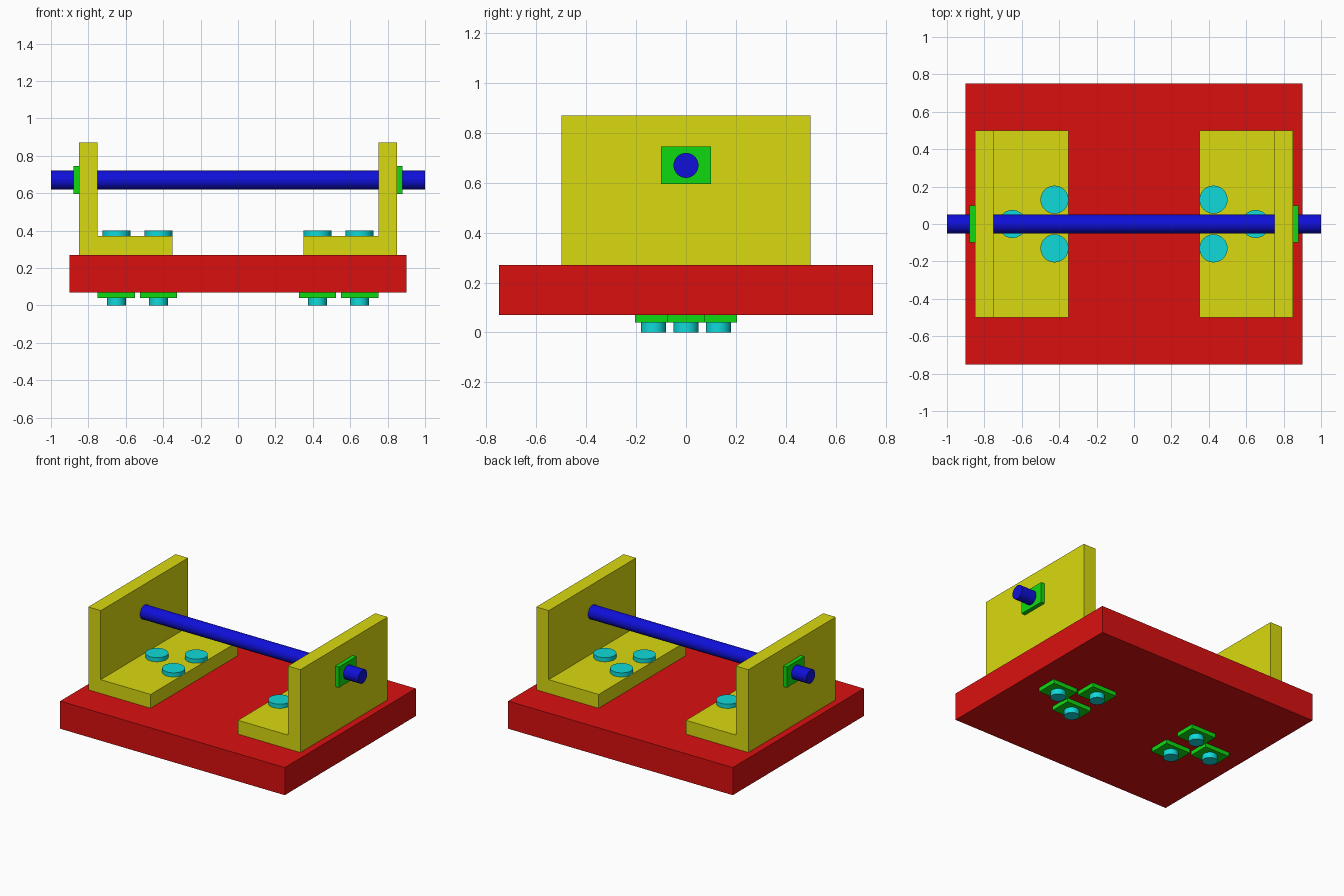
import bpy
import bmesh
import math
from mathutils import Matrix, Vector

if "Cube" in bpy.data.objects:
    bpy.data.objects.remove(bpy.data.objects["Cube"], do_unlink=True)


def make_material(name, rgb):
    mat = bpy.data.materials.new(name)
    mat.use_nodes = True
    color = (*rgb, 1.0)
    mat.diffuse_color = color
    mat.node_tree.nodes["Principled BSDF"].inputs["Base Color"].default_value = color
    return mat


HIGH, LOW = 0.7, 0.005
red = make_material("red", (HIGH, LOW, LOW))
yellow = make_material("yellow", (HIGH, HIGH, LOW))
green = make_material("green", (LOW, HIGH, LOW))
cyan = make_material("cyan", (LOW, HIGH, HIGH))
blue = make_material("blue", (LOW, LOW, HIGH))


def finish(name, bm, mat, smooth=False):
    bmesh.ops.recalc_face_normals(bm, faces=bm.faces)
    mesh = bpy.data.meshes.new(name)
    bm.to_mesh(mesh)
    bm.free()
    mesh.materials.append(mat)
    obj = bpy.data.objects.new(name, mesh)
    bpy.context.collection.objects.link(obj)
    if smooth:
        bpy.ops.object.select_all(action="DESELECT")
        obj.select_set(True)
        bpy.context.view_layer.objects.active = obj
        bpy.ops.object.shade_smooth_by_angle(angle=math.radians(30))
    return obj


def box(name, center, size, mat):
    bm = bmesh.new()
    bmesh.ops.create_cube(bm, size=1, matrix=Matrix.Translation(center) @ Matrix.Diagonal((*size, 1)))
    return finish(name, bm, mat)


def add_cylinder(bm, center, radius, depth, turn=Matrix()):
    bmesh.ops.create_cone(bm, cap_ends=True, segments=48, radius1=radius, radius2=radius,
                          depth=depth, matrix=Matrix.Translation(center) @ turn)


def bracket(name, side):
    # L-shaped profile extruded from front to back
    profile = [(0.35, 0.27), (0.85, 0.27), (0.85, 0.87), (0.75, 0.87), (0.75, 0.37), (0.35, 0.37)]
    bm = bmesh.new()
    face = bm.faces.new([bm.verts.new((side * x, -0.5, z)) for x, z in profile])
    extruded = bmesh.ops.extrude_face_region(bm, geom=[face])["geom"]
    bmesh.ops.translate(bm, vec=Vector((0, 1, 0)),
                        verts=[v for v in extruded if isinstance(v, bmesh.types.BMVert)])
    return finish(name, bm, yellow)


# Base plate
box("base_plate", (0, 0, 0.17), (1.8, 1.5, 0.2), red)

# Axle running through both brackets
axle = bmesh.new()
add_cylinder(axle, (0, 0, 0.67), 0.05, 2.0, Matrix.Rotation(math.pi / 2, 4, "Y"))
finish("axle", axle, blue, smooth=True)

# Mirrored brackets with their fasteners
for label, side in (("left", 1), ("right", -1)):
    bracket(f"{label}_bracket", side)
    box(f"{label}_axle_nut", (side * 0.865, 0, 0.67), (0.03, 0.2, 0.15), green)
    spots = {"front": (0.425, -0.13), "back": (0.425, 0.13), "outer": (0.65, 0)}
    for spot, (x, y) in spots.items():
        bolt = bmesh.new()
        add_cylinder(bolt, (side * x, y, 0.385), 0.075, 0.03)
        add_cylinder(bolt, (side * x, y, 0.185), 0.05, 0.37)
        finish(f"{label}_{spot}_bolt", bolt, cyan, smooth=True)
        box(f"{label}_{spot}_bolt_nut", (side * x, y, 0.055), (0.2, 0.15, 0.03), green)
